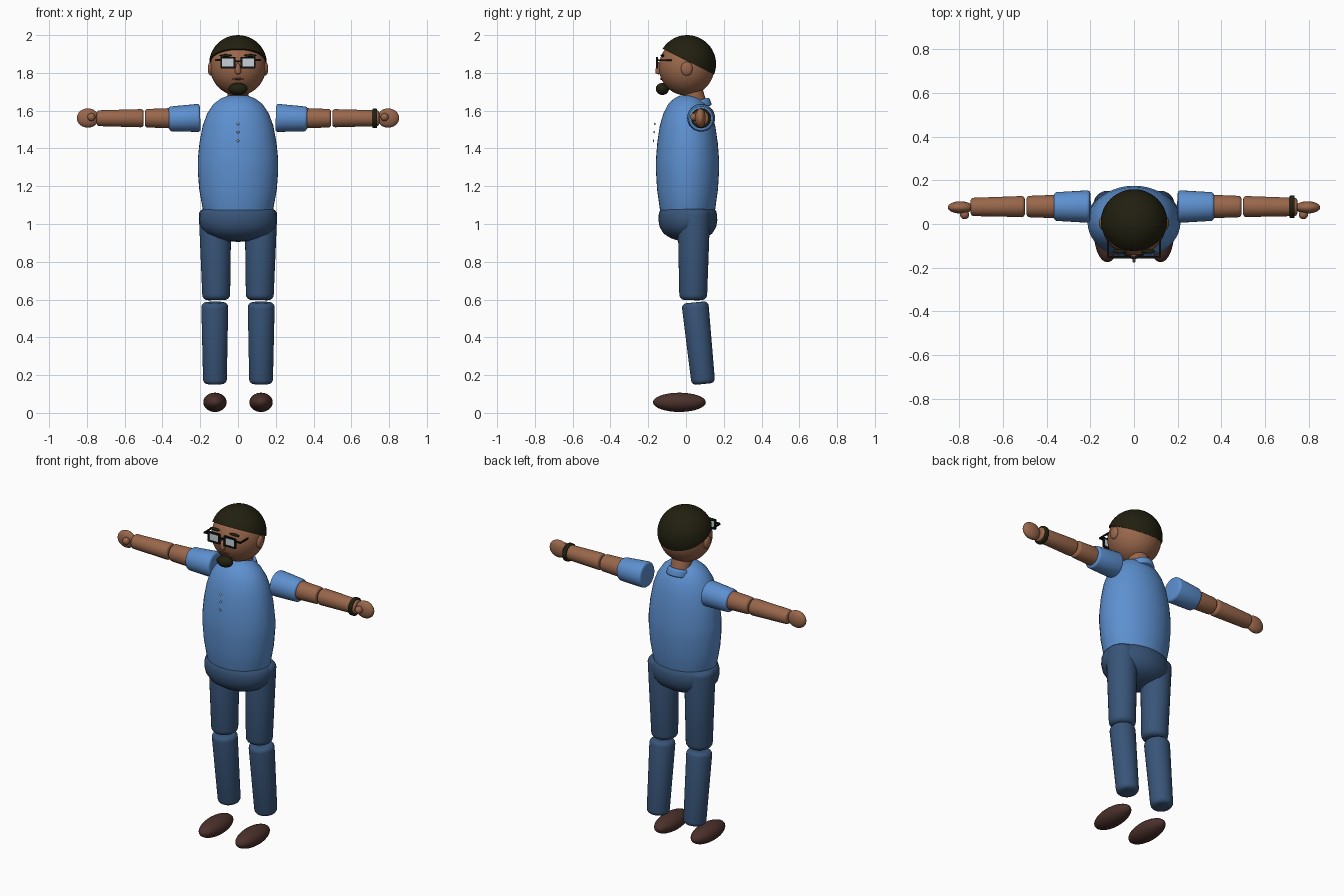
import bpy, bmesh, math
from mathutils import Vector, Matrix

cube = bpy.data.objects.get("Cube")
if cube:
    bpy.data.objects.remove(cube, do_unlink=True)


def material(name, rgb):
    m = bpy.data.materials.new(name)
    m.use_nodes = True
    m.diffuse_color = (*rgb, 1)
    m.node_tree.nodes["Principled BSDF"].inputs["Base Color"].default_value = (*rgb, 1)
    return m


SHIRT = material("shirt blue", (0.11, 0.28, 0.63))
PANTS = material("denim navy", (0.04, 0.09, 0.19))
SKIN = material("brown skin", (0.32, 0.135, 0.07))
HAIR = material("near black hair", (0.015, 0.014, 0.005))
SHOE = material("dark brown leather", (0.07, 0.03, 0.024))
FRAME = material("black frame", (0.006, 0.006, 0.006))
LENS = material("pale lens", (0.58, 0.64, 0.68))
LIPS = material("dark lips", (0.14, 0.05, 0.035))


def finish(name, bm, mat):
    bmesh.ops.recalc_face_normals(bm, faces=bm.faces)
    for f in bm.faces:
        f.smooth = True
    mesh = bpy.data.meshes.new(name)
    bm.to_mesh(mesh)
    bm.free()
    mesh.set_sharp_from_angle(angle=math.radians(40))
    mesh.materials.append(mat)
    obj = bpy.data.objects.new(name, mesh)
    bpy.context.collection.objects.link(obj)
    return obj


def ellipsoid(name, center, semi, mat, seg=32):
    bm = bmesh.new()
    bmesh.ops.create_uvsphere(bm, u_segments=seg, v_segments=seg // 2, radius=1)
    bm.transform(Matrix.Translation(center) @ Matrix.Diagonal((*semi, 1)))
    return finish(name, bm, mat)


def box(name, center, size, mat):
    bm = bmesh.new()
    bmesh.ops.create_cube(bm, size=1)
    bm.transform(Matrix.Translation(center) @ Matrix.Diagonal((*size, 1)))
    return finish(name, bm, mat)


def lathe(name, profile, mat, matrix, seg=40):
    """Spin (radius, height) points around z; zero radii close the ends."""
    bm = bmesh.new()
    verts = [bm.verts.new((r, 0, z)) for r, z in profile]
    edges = [bm.edges.new(pair) for pair in zip(verts, verts[1:])]
    bmesh.ops.spin(bm, geom=verts + edges, cent=(0, 0, 0), axis=(0, 0, 1),
                   angle=math.tau, steps=seg)
    bmesh.ops.remove_doubles(bm, verts=bm.verts, dist=1e-5)
    bm.transform(matrix)
    return finish(name, bm, mat)


def limb(name, start, end, r0, r1, mat, bevel=0.02):
    """Tapered cylinder with rounded rims between two points."""
    start, end = Vector(start), Vector(end)
    axis = end - start
    length = axis.length
    arc = [i * math.pi / 8 for i in range(5)]
    low = [(r0 - bevel + bevel * math.sin(a), bevel - bevel * math.cos(a)) for a in arc]
    high = [(r1 - bevel + bevel * math.cos(a), length - bevel + bevel * math.sin(a)) for a in arc]
    turn = axis.to_track_quat('Z', 'Y').to_matrix().to_4x4()
    return lathe(name, [(0, 0)] + low + high + [(0, length)], mat,
                 Matrix.Translation(start) @ turn, 32)


# Torso and hips
lathe("torso", [(0, 1.685), (0.05, 1.68), (0.09, 1.665), (0.13, 1.635), (0.163, 1.585),
                (0.187, 1.52), (0.204, 1.43), (0.213, 1.34), (0.213, 1.28), (0.205, 1.18),
                (0.187, 1.08), (0.165, 1.02), (0, 1.0)],
      SHIRT, Matrix.Translation((0, 0.008, 0)) @ Matrix.Diagonal((1, 0.785, 1, 1)))
lathe("hips", [(0, 0.905), (0.06, 0.91), (0.12, 0.925), (0.17, 0.95), (0.197, 0.985),
               (0.205, 1.02), (0.203, 1.05), (0.195, 1.072), (0.18, 1.083), (0, 1.083)],
      PANTS, Matrix.Translation((0, 0.01, 0)) @ Matrix.Diagonal((1, 0.76, 1, 1)))
for i, (y, z) in enumerate([(-0.165, 1.53), (-0.169, 1.487), (-0.172, 1.44)]):
    ellipsoid(f"shirt_button_{i + 1}", (0, y, z), (0.007, 0.004, 0.007), LENS, 12)

# Neck and collar
limb("neck", (0, 0.068, 1.58), (0, 0.02, 1.75), 0.058, 0.055, SKIN, 0.01)
limb("collar", (0, 0.072, 1.61), (0, 0.06, 1.652), 0.068, 0.066, SHIRT, 0.01)

# Limbs, built once per side
for side, s in (("left", 1), ("right", -1)):
    limb(f"{side}_thigh", (s * 0.122, 0.042, 1.08), (s * 0.115, 0.038, 0.597), 0.086, 0.074, PANTS, 0.03)
    limb(f"{side}_shin", (s * 0.123, 0.047, 0.585), (s * 0.122, 0.092, 0.153), 0.071, 0.063, PANTS, 0.025)
    ellipsoid(f"{side}_shoe", (s * 0.122, -0.035, 0.056), (0.062, 0.14, 0.051), SHOE)
    limb(f"{side}_sleeve", (s * 0.2, 0.08, 1.562), (s * 0.366, 0.08, 1.556), 0.074, 0.066, SHIRT, 0.014)
    limb(f"{side}_upper_arm", (s * 0.33, 0.08, 1.56), (s * 0.492, 0.08, 1.56), 0.054, 0.049, SKIN, 0.014)
    limb(f"{side}_forearm", (s * 0.5, 0.08, 1.56), (s * 0.748, 0.078, 1.56), 0.048, 0.042, SKIN, 0.014)
    ellipsoid(f"{side}_hand", (s * 0.795, 0.076, 1.561), (0.058, 0.028, 0.051), SKIN)
    ellipsoid(f"{side}_thumb", (s * 0.776, 0.043, 1.566), (0.021, 0.021, 0.021), SKIN, 20)
limb("watch_band", (0.712, 0.079, 1.559), (0.736, 0.079, 1.559), 0.052, 0.052, HAIR, 0.005)

# Head with a hair cap cut along a sloping hairline
ellipsoid("head", (0, 0.003, 1.83), (0.147, 0.147, 0.15), SKIN, 48)
bm = bmesh.new()
bmesh.ops.create_uvsphere(bm, u_segments=48, v_segments=24, radius=0.153)
bm.transform(Matrix.Translation((0, 0.006, 1.847)))
bmesh.ops.bisect_plane(bm, geom=bm.verts[:] + bm.edges[:] + bm.faces[:],
                       plane_co=(0, 0, 1.866), plane_no=(0, -0.5, -1), clear_outer=True)
bmesh.ops.holes_fill(bm, edges=[e for e in bm.edges if e.is_boundary])
finish("hair", bm, HAIR)

# Face
lathe("nose", [(0, 1.792), (0.014, 1.797), (0.017, 1.81), (0.012, 1.835), (0, 1.86)],
      SKIN, Matrix.Translation((0, -0.146, 0)), 16)
ellipsoid("mouth", (0, -0.128, 1.768), (0.03, 0.009, 0.005), LIPS, 16)
ellipsoid("goatee", (0, -0.125, 1.715), (0.05, 0.035, 0.032), HAIR)

# Ears, brows and glasses
for side, s in (("left", 1), ("right", -1)):
    ellipsoid(f"{side}_ear", (s * 0.144, 0.004, 1.822), (0.016, 0.031, 0.037), SKIN, 24)
    ellipsoid(f"{side}_eyebrow", (s * 0.065, -0.125, 1.892), (0.034, 0.01, 0.007), HAIR, 16)
    box(f"{side}_lens", (s * 0.053, -0.152, 1.855), (0.066, 0.005, 0.048), LENS)
    for part, z in (("top", 1.88), ("bottom", 1.829)):
        box(f"{side}_frame_{part}", (s * 0.053, -0.153, z), (0.076, 0.011, 0.009), FRAME)
    for part, x in (("inner", 0.019), ("outer", 0.088)):
        box(f"{side}_frame_{part}", (s * x, -0.153, 1.855), (0.009, 0.011, 0.058), FRAME)
    box(f"{side}_frame_hinge", (s * 0.102, -0.15, 1.868), (0.034, 0.009, 0.009), FRAME)
    box(f"{side}_temple_arm", (s * 0.119, -0.113, 1.866), (0.007, 0.08, 0.008), FRAME)
box("glasses_bridge", (0, -0.153, 1.862), (0.034, 0.009, 0.009), FRAME)
